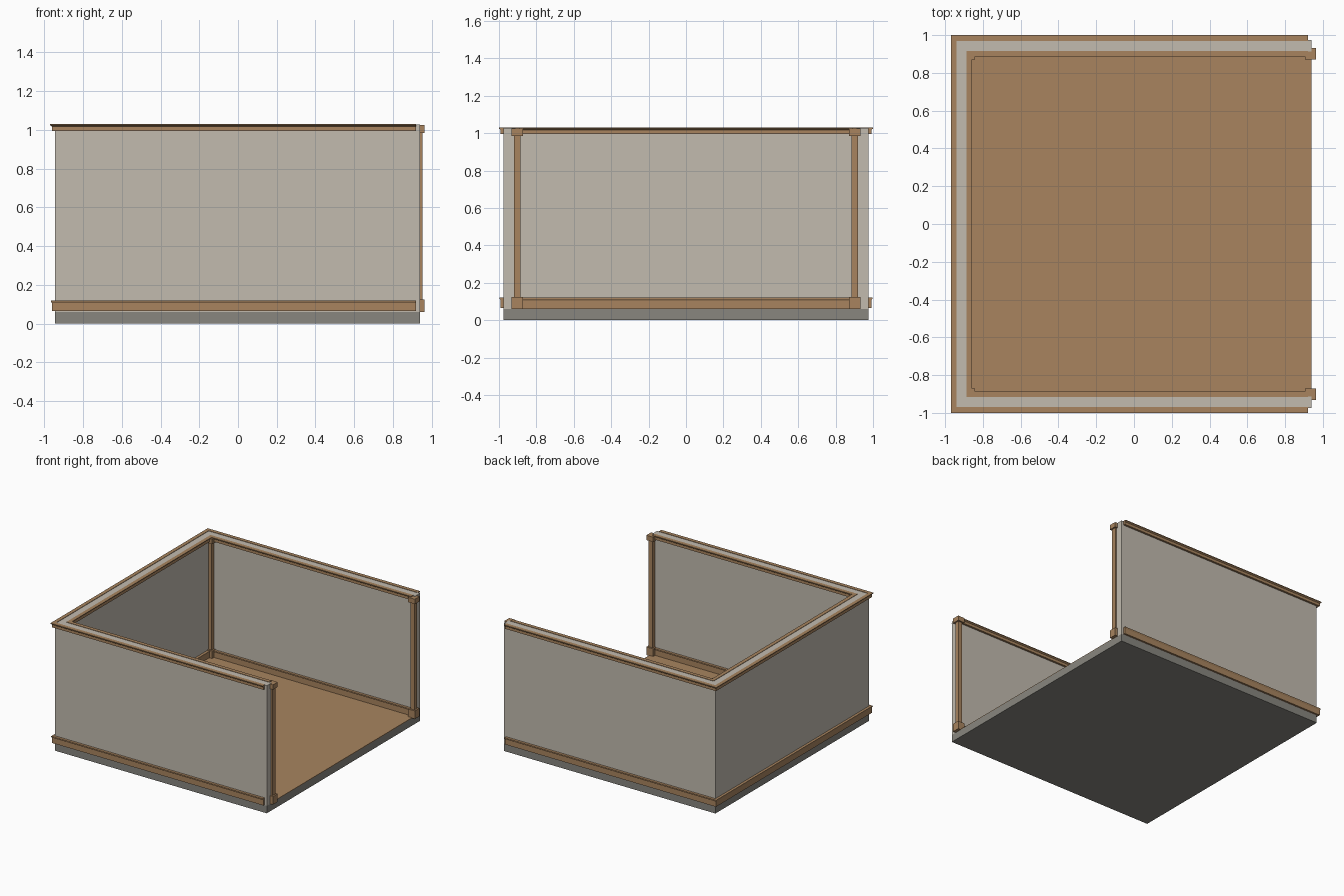
import bpy, bmesh

if "Cube" in bpy.data.objects:
    bpy.data.objects.remove(bpy.data.objects["Cube"])


def material(name, rgb):
    m = bpy.data.materials.new(name)
    m.diffuse_color = (*rgb, 1)
    m.use_nodes = True
    m.node_tree.nodes["Principled BSDF"].inputs["Base Color"].default_value = m.diffuse_color
    return m


PLASTER = material("plaster", (0.54, 0.497, 0.43))
STONE = material("grey stone", (0.246, 0.238, 0.212))
WOOD = material("light wood", (0.392, 0.231, 0.114))

# wall faces: outer back x, outer side y, thickness, open end x
XB, YS, T, XE = -0.945, 0.975, 0.063, 0.939


def finish(bm, name, mat):
    bmesh.ops.recalc_face_normals(bm, faces=bm.faces[:])
    me = bpy.data.meshes.new(name)
    bm.to_mesh(me)
    bm.free()
    me.materials.append(mat)
    ob = bpy.data.objects.new(name, me)
    bpy.context.collection.objects.link(ob)
    return ob


def box(bm, x0, x1, y0, y1, z0, z1):
    vs = bmesh.ops.create_cube(bm, size=1)["verts"]
    for v in vs:
        v.co.x = x0 if v.co.x < 0 else x1
        v.co.y = y0 if v.co.y < 0 else y1
        v.co.z = z0 if v.co.z < 0 else z1


def u_sweep(name, profile, mat, xe):
    """Sweep (outward offset, z) points round the three walls with mitred corners."""
    bm = bmesh.new()
    rings = [[], [], [], []]
    for d, z in profile:
        pts = [(xe, -YS - d), (XB - d, -YS - d), (XB - d, YS + d), (xe, YS + d)]
        for ring, (x, y) in zip(rings, pts):
            ring.append(bm.verts.new((x, y, z)))
    n = len(profile)
    for a, b in zip(rings, rings[1:]):
        for i in range(n):
            j = (i + 1) % n
            bm.faces.new((a[i], a[j], b[j], b[i]))
    bm.faces.new(rings[0])
    bm.faces.new(rings[-1])
    return finish(bm, name, mat)


# foundation slab
bm = bmesh.new()
box(bm, XB, XE, -YS, YS, 0, 0.06)
finish(bm, "foundation", STONE)

# floor boards plate
bm = bmesh.new()
box(bm, XB + T, XE, -YS + T, YS - T, 0.059, 0.064)
finish(bm, "floor", WOOD)

# three walls as one U shape
u_sweep("walls", [(0, 0.06), (0, 1.027), (-T, 1.027), (-T, 0.06)], PLASTER, XE)

# skirting and crown trims, outside and mirrored to the inside face
skirting = [(-0.005, 0.064), (0.016, 0.064), (0.016, 0.106),
            (0.021, 0.114), (0.021, 0.12), (-0.005, 0.12)]
crown = [(-0.005, 0.995), (0.016, 0.995), (0.016, 1.017),
         (0.025, 1.024), (0.025, 1.03), (-0.005, 1.03)]
for label, prof in (("skirting", skirting), ("crown_trim", crown)):
    u_sweep("outer_" + label, prof, WOOD, 0.92)
    u_sweep("inner_" + label, [(-T - d, z) for d, z in prof], WOOD, 0.92)

# posts with foot and head blocks at the inner corners and the open wall ends
for where, px in (("back", XB + T + 0.011), ("end", 0.934)):
    for side, s in (("left", -1), ("right", 1)):
        py = s * 0.902
        bm = bmesh.new()
        for h, z0, z1 in ((0.018, 0.06, 1.0), (0.03, 0.06, 0.125), (0.03, 0.985, 1.024)):
            box(bm, px - h, px + h, py - h, py + h, z0, z1)
        finish(bm, f"{where}_post_{side}", WOOD)
